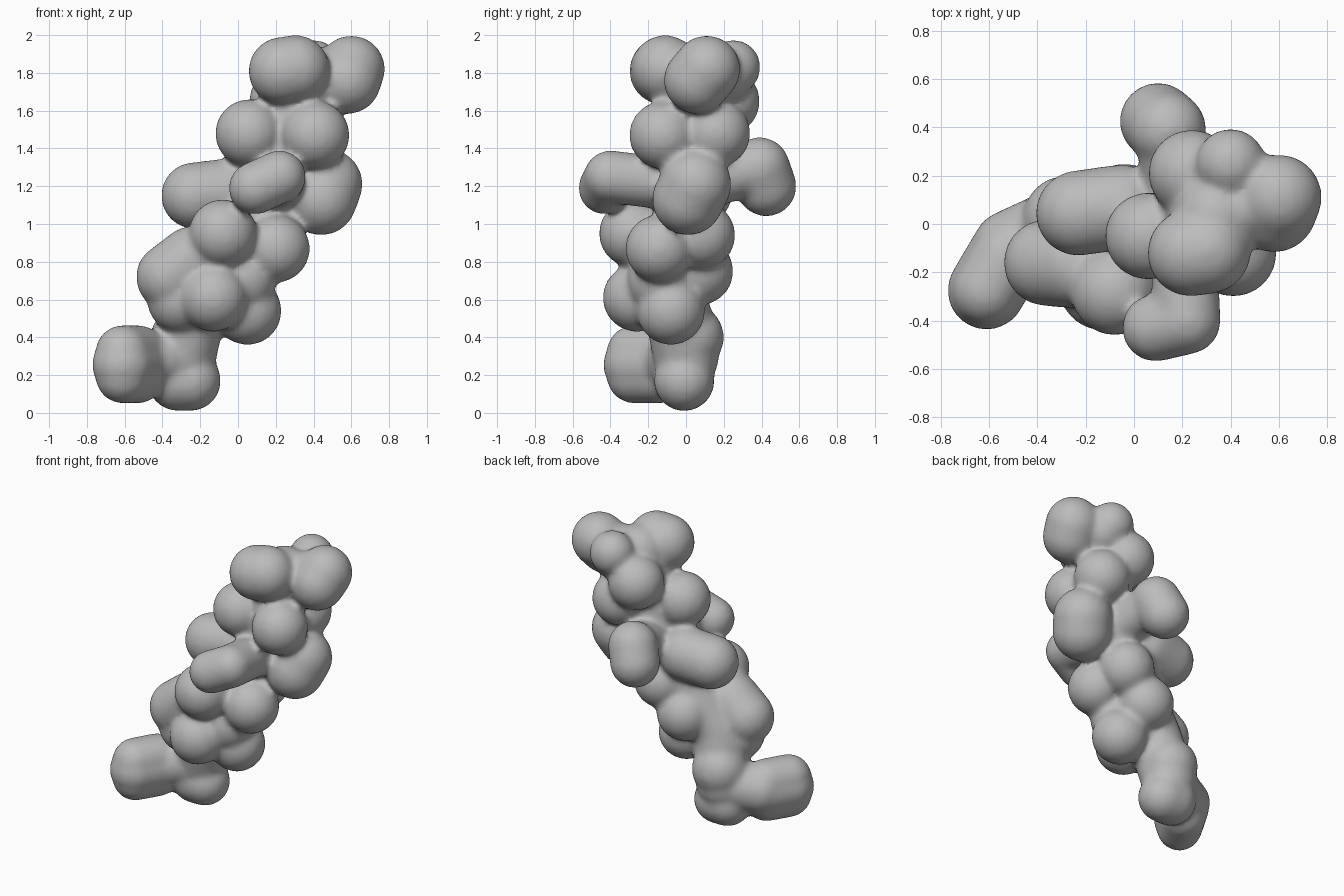
import bpy, bmesh
from mathutils import Vector

# Inner stem that every lobe grows from
STEM = [(-0.29, 0, 0.3), (-0.22, -0.06, 0.62), (0.2, 0.02, 1.2), (0.34, 0.03, 1.78)]

# Round lobes of one size
ROUND = [
    (0.24, 0.21, 1.65),                                               # neck
    (0.06, -0.05, 1.48), (0.41, -0.12, 1.47), (0.40, 0.16, 1.48),     # shoulders
    (-0.08, -0.28, 0.95), (0.20, -0.14, 0.87), (0.13, 0.08, 0.94),    # waist
    (-0.13, -0.26, 0.61), (-0.30, -0.14, 0.60),                       # hips
    (0.05, -0.08, 0.54), (-0.04, 0.07, 0.75), (0.02, -0.13, 0.70),
    (-0.28, 0.02, 0.40),                                              # ankle
]

# Stretched lobes: start, end, radius
LONG = [
    ((0.235, -0.12, 1.81), (0.305, -0.11, 1.82), 0.18),   # front crown
    ((0.58, 0.06, 1.76), (0.60, 0.11, 1.82), 0.178),      # right crown
    ((0.40, 0.25, 1.83), (0.42, 0.20, 1.78), 0.145),      # back crown
    ((0.10, 0.425, 1.20), (0.14, 0.39, 1.30), 0.16),      # back knob
    ((0.09, -0.43, 1.19), (0.22, -0.40, 1.25), 0.14),     # front knob
    ((-0.23, 0.045, 1.15), (-0.05, 0.07, 1.17), 0.177),   # left knob
    ((0.44, 0.01, 1.13), (0.47, 0.05, 1.21), 0.19),       # right knob
    ((-0.36, -0.16, 0.72), (-0.24, -0.17, 0.81), 0.18),   # left hip
    ((-0.32, -0.01, 0.17), (-0.25, -0.01, 0.17), 0.16),   # heel
]


def add_capsule(bm, a, b, r):
    """Sphere stretched from a to b."""
    a, b = Vector(a), Vector(b)
    axis = b - a
    ball = bmesh.ops.create_icosphere(bm, subdivisions=4, radius=r)
    for v in ball["verts"]:
        v.co += b if v.co.dot(axis) > 0 else a


bm = bmesh.new()
for a, b in zip(STEM, STEM[1:]):
    add_capsule(bm, a, b, 0.175)
for p in ROUND:
    add_capsule(bm, p, p, 0.181)
for a, b, r in LONG:
    add_capsule(bm, a, b, r)

# Necks joining the front, back and crown knobs to the stem
for i in (1, 3, 4):
    add_capsule(bm, LONG[i][1], STEM[3] if i == 1 else STEM[2], 0.14)

# Tall rounded foot lobe, and its bridge to the ankle
for z, r in ((0.195, 0.145), (0.255, 0.163), (0.32, 0.145)):
    add_capsule(bm, (-0.61, -0.275, z), (-0.53, -0.14, z), r)
add_capsule(bm, (-0.51, -0.10, 0.27), STEM[0], 0.16)

mesh = bpy.data.meshes.new("lumpy_body")
bm.to_mesh(mesh)
bm.free()
body = bpy.data.objects.new("lumpy_body", mesh)
bpy.context.collection.objects.link(body)

# Fuse the lobes into one skin and soften the joins
fuse = body.modifiers.new("fuse", "REMESH")
fuse.mode = "VOXEL"
fuse.voxel_size = 0.018
fuse.use_smooth_shade = True
soften = body.modifiers.new("soften", "SMOOTH")
soften.factor = 0.5
soften.iterations = 12

grey = bpy.data.materials.new("grey")
grey.diffuse_color = (0.5, 0.5, 0.5, 1)
mesh.materials.append(grey)
